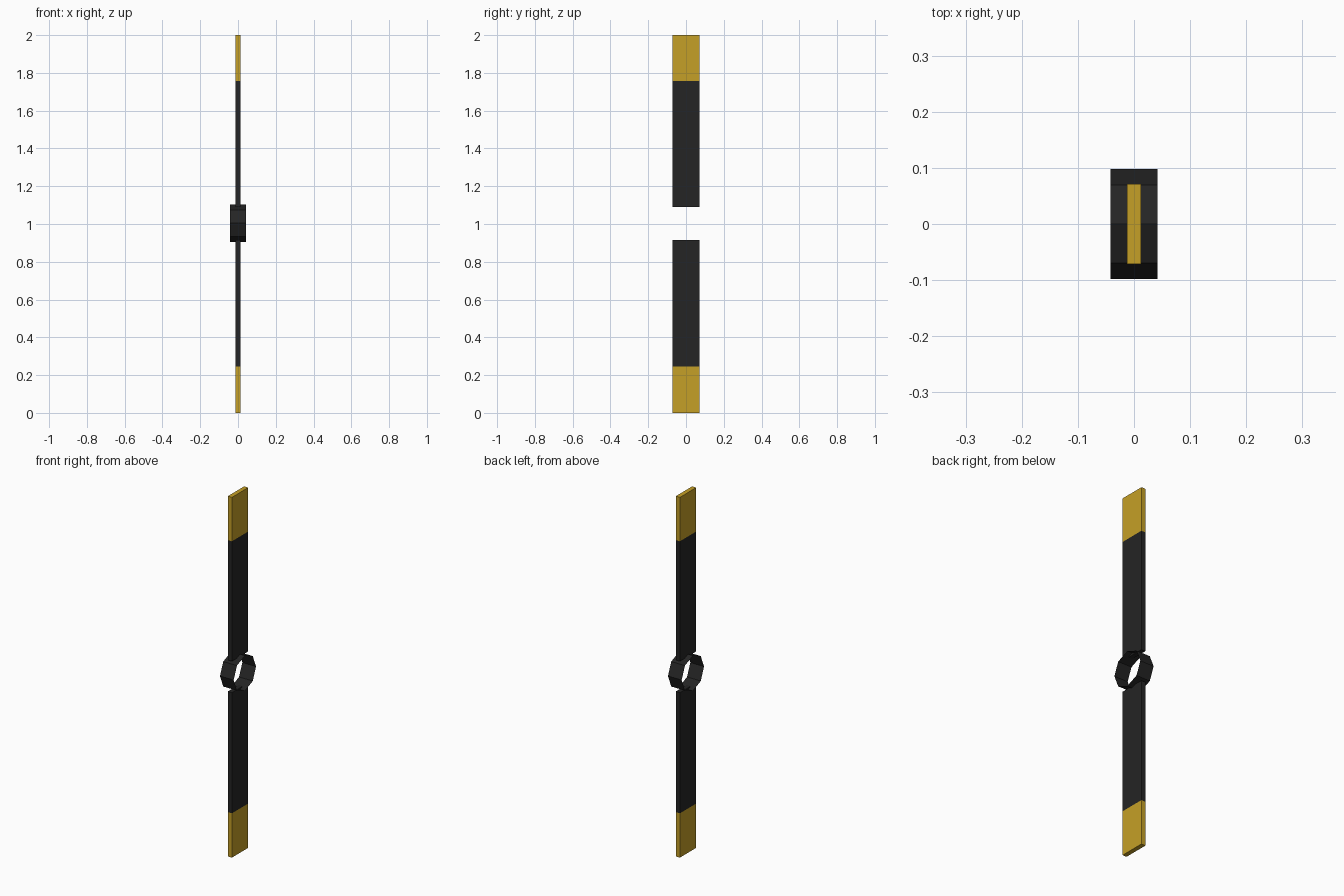
import bpy, bmesh, math
from mathutils import Vector

if "Cube" in bpy.data.objects:
    bpy.data.objects.remove(bpy.data.objects["Cube"])


def material(name, rgb):
    m = bpy.data.materials.new(name)
    m.diffuse_color = (*rgb, 1)
    m.use_nodes = True
    m.node_tree.nodes["Principled BSDF"].inputs["Base Color"].default_value = m.diffuse_color
    return m


black = material("black", (0.018, 0.018, 0.018))
gold = material("gold", (0.56, 0.35, 0.02))


def finish(name, bm, mats):
    bmesh.ops.recalc_face_normals(bm, faces=bm.faces)
    me = bpy.data.meshes.new(name)
    bm.to_mesh(me)
    bm.free()
    for m in mats:
        me.materials.append(m)
    ob = bpy.data.objects.new(name, me)
    bpy.context.collection.objects.link(ob)
    return ob


# Flat blade with a gold tip; the colour line is cut across the blade
def blade(name, z0, z1, cut, gold_above):
    bm = bmesh.new()
    bmesh.ops.create_cube(bm, size=1)
    bmesh.ops.scale(bm, vec=(0.025, 0.142, z1 - z0), verts=bm.verts)
    bmesh.ops.translate(bm, vec=(0, 0, (z0 + z1) / 2), verts=bm.verts)
    for co, no in (((0, 0, cut), (0, 0, 1)), ((0, 0, 0), (0, 1, 0))):
        bmesh.ops.bisect_plane(bm, geom=bm.verts[:] + bm.edges[:] + bm.faces[:],
                               plane_co=co, plane_no=no)
    for f in bm.faces:
        above = f.calc_center_median().z > cut
        f.material_index = int(above == gold_above)
    finish(name, bm, (black, gold))


blade("upper_blade", 1.09, 2.0, 1.756, True)
blade("lower_blade", 0.0, 0.916, 0.246, False)

# Thin open eight-sided hub ring, axis along x
bm = bmesh.new()
R, HALF, SIDES = 0.098, 0.042, 8
rims = []
for x in (-HALF, HALF):
    rims.append([bm.verts.new((x, R * math.cos(math.tau * i / SIDES),
                               1.004 + R * math.sin(math.tau * i / SIDES)))
                 for i in range(SIDES)])
for i in range(SIDES):
    j = (i + 1) % SIDES
    f = bm.faces.new((rims[0][i], rims[0][j], rims[1][j], rims[1][i]))
finish("hub_ring", bm, (black,))
